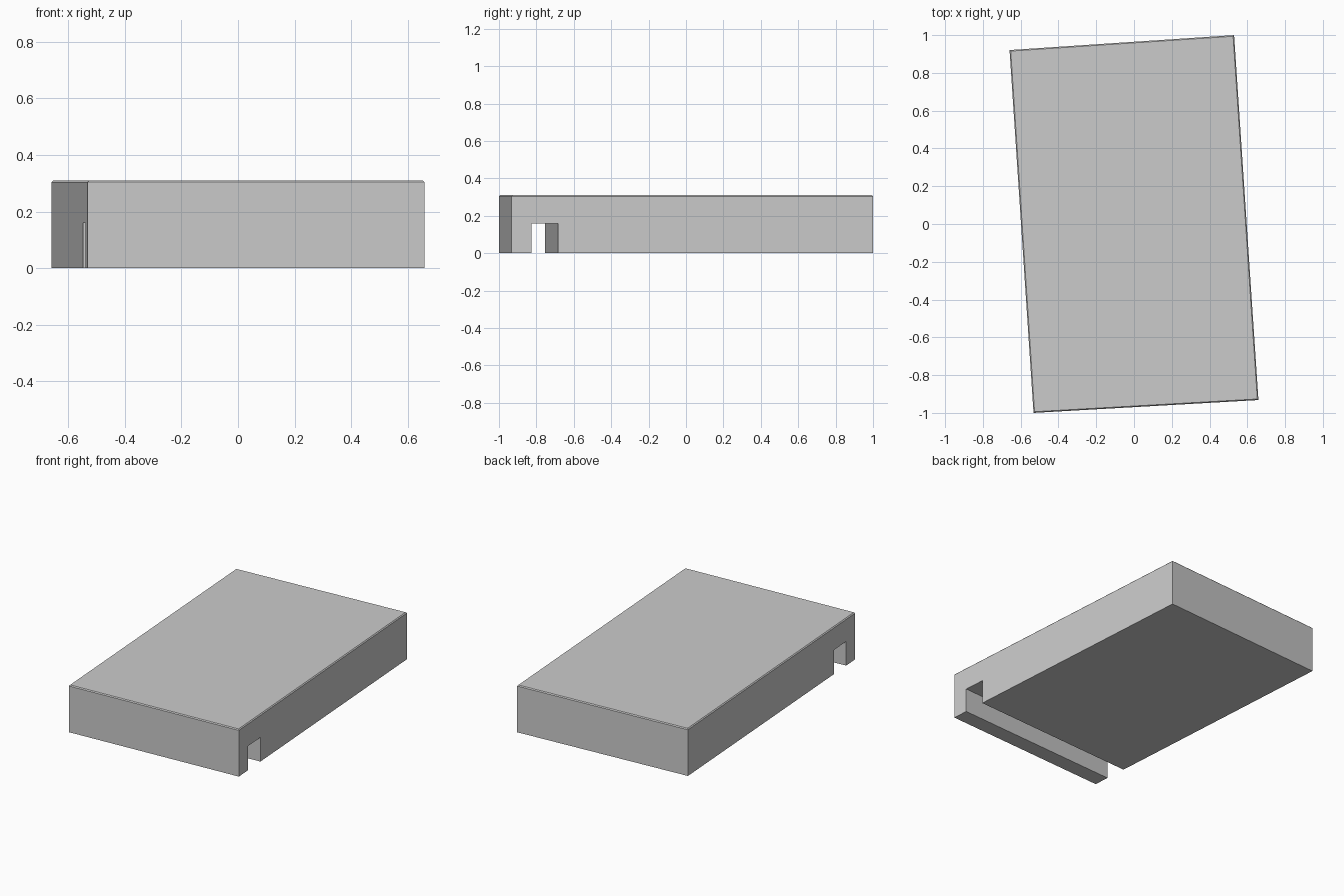
import bpy, bmesh
from mathutils import Vector

if "Cube" in bpy.data.objects:
    bpy.data.objects.remove(bpy.data.objects["Cube"])

# Footprint corners of the slightly turned slab
FL, FR = Vector((-0.532, -1.0, 0)), Vector((0.659, -0.932, 0))
BL, BR = Vector((-0.659, 0.921, 0)), Vector((0.53, 1.0, 0))
H, SLOT_H = 0.31, 0.159
S0, S1 = 0.0543, 0.128  # slot start and end, as fractions of the length

# Side profile (fraction front to back, height) with the slot cut from below
profile = [(0, 0), (S0, 0), (S0, SLOT_H), (S1, SLOT_H), (S1, 0),
           (1, 0), (1, H), (0, H)]


def ring(bm, front, back):
    return [bm.verts.new(front.lerp(back, t) + Vector((0, 0, z))) for t, z in profile]


# Slab: the profile swept from the left side to the right side
bm = bmesh.new()
left, right = ring(bm, FL, BL), ring(bm, FR, BR)
bm.faces.new(left)
bm.faces.new(right)
n = len(profile)
for i in range(n):
    j = (i + 1) % n
    bm.faces.new((left[i], left[j], right[j], right[i]))
bmesh.ops.recalc_face_normals(bm, faces=bm.faces)

# Fine chamfer around the top edge
rim = [e for e in bm.edges if all(v.co.z > H - 0.001 for v in e.verts)]
bmesh.ops.bevel(bm, geom=rim, offset=0.006, offset_type='OFFSET',
                segments=1, affect='EDGES', profile=0.5)

mesh = bpy.data.meshes.new("slotted_slab")
bm.to_mesh(mesh)
bm.free()
bpy.context.collection.objects.link(bpy.data.objects.new("slotted_slab", mesh))
